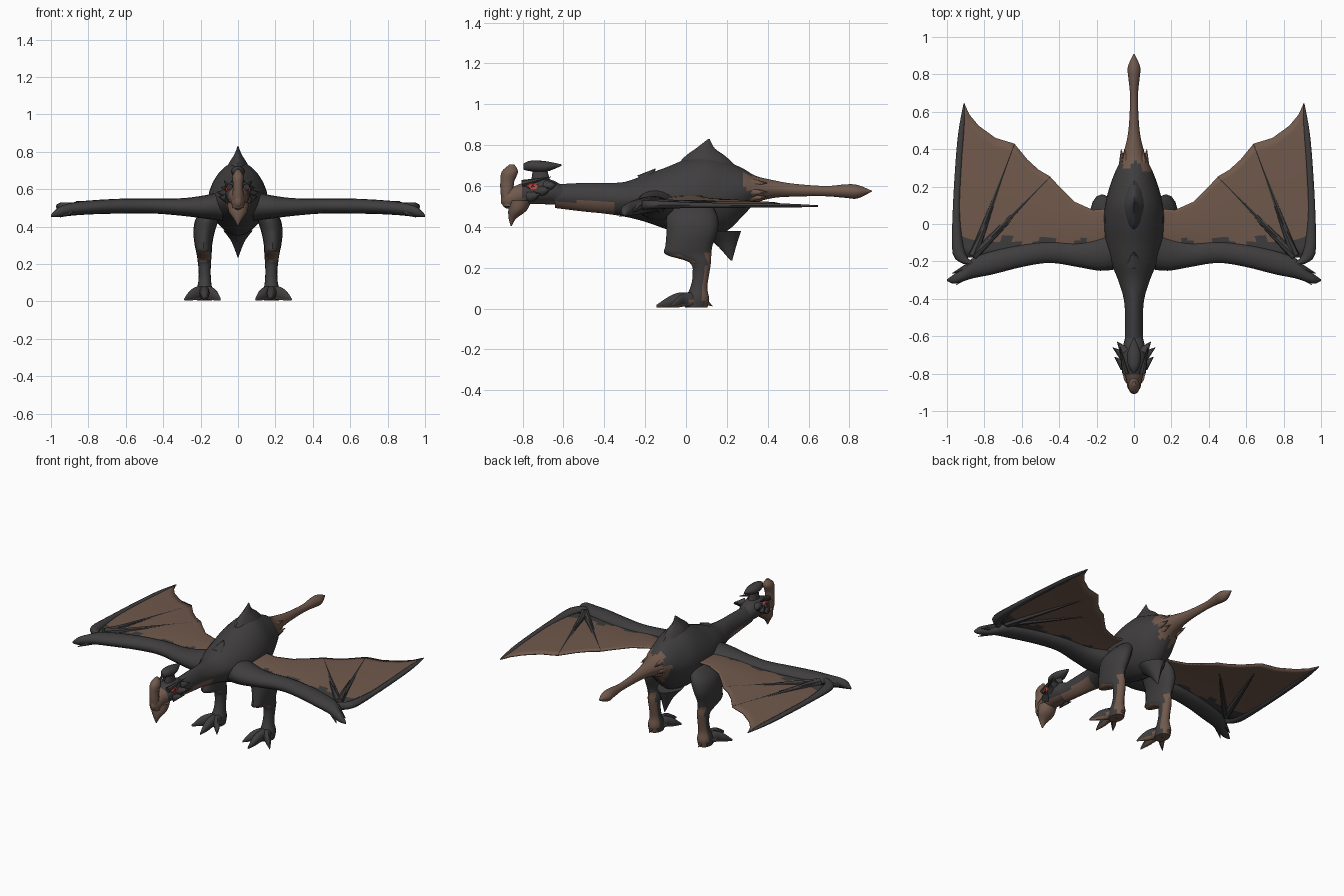
import bpy, bmesh, math
from mathutils import Vector

cube = bpy.data.objects.get("Cube")
if cube:
    bpy.data.objects.remove(cube, do_unlink=True)


def material(name, rgb):
    m = bpy.data.materials.new(name)
    m.use_nodes = True
    m.diffuse_color = (*rgb, 1)
    bsdf = m.node_tree.nodes["Principled BSDF"]
    bsdf.inputs["Base Color"].default_value = (*rgb, 1)
    bsdf.inputs["Roughness"].default_value = 0.8
    return m


DARK = material("charcoal hide", (0.05, 0.047, 0.047))
BROWN = material("brown skin", (0.165, 0.1, 0.072))
RED = material("red eye", (0.65, 0.08, 0.06))


def finish(name, bm, mats, rule=None, angle=50):
    """Turn a bmesh into a smooth object; rule(centre, normal) picks the second colour."""
    bmesh.ops.recalc_face_normals(bm, faces=bm.faces[:])
    bm.normal_update()
    for f in bm.faces:
        f.smooth = True
        if rule and rule(f.calc_center_median(), f.normal):
            f.material_index = 1
    me = bpy.data.meshes.new(name)
    bm.to_mesh(me)
    bm.free()
    for m in mats:
        me.materials.append(m)
    ob = bpy.data.objects.new(name, me)
    bpy.context.collection.objects.link(ob)
    bpy.ops.object.select_all(action='DESELECT')
    ob.select_set(True)
    bpy.context.view_layer.objects.active = ob
    bpy.ops.object.shade_smooth_by_angle(angle=math.radians(angle))
    return ob


def smooth_path(rows, steps):
    """Catmull-Rom interpolation of section rows."""
    out = []
    for i in range(len(rows) - 1):
        a, b, c, d = (rows[max(0, min(len(rows) - 1, i + k))] for k in (-1, 0, 1, 2))
        for s in range(steps):
            t = s / steps
            out.append([q + t * (r - p) / 2 + t * t * (2 * p - 5 * q + 4 * r - w) / 2
                        + t ** 3 * (3 * q - p - 3 * r + w) / 2
                        for p, q, r, w in zip(a, b, c, d)])
    return out + [list(rows[-1])]


def loft(name, axis, rows, mats, rule=None, side=1, sides=16, steps=4, power=1.0):
    """Rows are x, y, z and two radii in the plane across the axis."""
    u, v = {"x": (1, 2), "y": (0, 2), "z": (0, 1)}[axis]
    bm = bmesh.new()
    rings = []
    for *centre, ra, rb in smooth_path(rows, steps):
        ring = []
        for k in range(sides):
            a = math.tau * k / sides
            p = list(centre)
            p[u] += max(ra, 0.001) * math.copysign(abs(math.cos(a)) ** power, math.cos(a))
            p[v] += max(rb, 0.001) * math.copysign(abs(math.sin(a)) ** power, math.sin(a))
            p[0] *= side
            ring.append(bm.verts.new(p))
        rings.append(ring)
    for r, s in zip(rings, rings[1:]):
        for k in range(sides):
            j = (k + 1) % sides
            bm.faces.new((r[k], r[j], s[j], s[k]))
    bm.faces.new(rings[0])
    bm.faces.new(rings[-1])
    return finish(name, bm, mats, rule)


def spike(name, base, tip, radius, mats, side=1, rule=None, sides=7):
    a, b = (Vector((p[0] * side, p[1], p[2])) for p in (base, tip))
    bm = bmesh.new()
    bmesh.ops.create_cone(bm, cap_ends=True, segments=sides, radius1=radius,
                          radius2=0.001, depth=(b - a).length)
    q = (b - a).to_track_quat('Z', 'Y')
    for vert in bm.verts:
        vert.co = (a + b) / 2 + q @ vert.co
    return finish(name, bm, mats, rule)


# Neck, body and tail in one skin
def body_colour(c, n):
    tail = c.y > 0.31 + 0.025 * math.sin(c.x * 60 + c.z * 40)
    throat = c.y < -0.34 and c.z < 0.525
    return tail or throat


loft("body", "y", [
    (0, -.64, .55, .05, .058), (0, -.5, .545, .048, .07), (0, -.4, .54, .055, .075),
    (0, -.3, .535, .085, .085), (0, -.2, .54, .125, .115), (0, -.1, .54, .15, .15),
    (0, 0, .545, .16, .185), (0, .1, .55, .155, .2), (0, .2, .55, .13, .17),
    (0, .28, .57, .1, .115), (0, .34, .582, .072, .068), (0, .42, .585, .045, .045),
    (0, .52, .58, .028, .032), (0, .68, .575, .021, .025), (0, .78, .575, .03, .033),
    (0, .84, .572, .033, .033), (0, .91, .575, .002, .002)],
    [DARK, BROWN], body_colour, sides=24, power=1.15)

# Ridge, belly keel and shoulder bump
loft("back_ridge", "z", [(0, .1, .67, .085, .17), (0, .095, .74, .048, .105),
     (0, .095, .785, .02, .045), (0, .112, .83, .002, .004)], [DARK], power=1.3)
loft("belly_keel", "z", [(0, .16, .38, .08, .11), (0, .195, .32, .035, .055),
     (0, .222, .235, .002, .004)], [DARK], power=1.3)
spike("shoulder_bump", (0, -.2, .62), (0, -.15, .685), .05, [DARK])

# Head
loft("head", "y", [(0, -.6, .555, .045, .045), (0, -.67, .572, .062, .062),
     (0, -.75, .572, .068, .06), (0, -.82, .555, .045, .052), (0, -.875, .535, .034, .046),
     (0, -.905, .535, .012, .02)], [DARK, BROWN],
     lambda c, n: c.y < -.81 or c.z < .535)
loft("nose_horn", "z", [(0, -.865, .5, .03, .03), (0, -.875, .56, .03, .032),
     (0, -.875, .62, .027, .034), (0, -.862, .67, .03, .04), (0, -.852, .705, .008, .012)], [BROWN])
loft("lower_jaw", "z", [(0, -.81, .53, .058, .055), (0, -.825, .48, .05, .045),
     (0, -.85, .44, .022, .018), (0, -.855, .405, .003, .003)], [BROWN])
loft("crest_stem", "z", [(0, -.71, .61, .03, .05), (0, -.715, .68, .018, .035)], [DARK])
loft("crest", "y", [(0, -.795, .695, .008, .015), (0, -.76, .698, .03, .026),
     (0, -.69, .695, .036, .027), (0, -.61, .702, .004, .004)], [DARK])

for side, word in ((1, "left"), (-1, "right")):
    # Face details
    loft(f"{word}_eye", "x", [(.054, -.75, .598, .034, .02), (.066, -.748, .598, .026, .014)],
         [RED], side=side, sides=6, steps=1)
    loft(f"{word}_pupil", "x", [(.064, -.75, .598, .009, .007), (.069, -.75, .598, .008, .006)],
         [DARK], side=side, sides=6, steps=1)
    spike(f"{word}_brow", (.045, -.8, .612), (.075, -.66, .645), .018, [DARK], side)
    for i, (z, tip_x, tip_y) in enumerate(((.6, .09, -.63), (.575, .115, -.66), (.55, .105, -.71))):
        spike(f"{word}_cheek_spike_{i + 1}", (.05, tip_y - .05, z), (tip_x, tip_y, z + .01),
              .03, [DARK], side)

    # Scales around the tail root
    for i, (x, z) in enumerate(((.06, .57), (.045, .615), (.045, .545))):
        spike(f"{word}_tail_scale_{i + 1}", (x, .32, z), (x * 1.15, .4, z), .022, [BROWN], side)

    # Wing arm and hand
    loft(f"{word}_wing_arm", "x", [
        (.08, -.13, .51, .11, .08), (.18, -.155, .505, .095, .062), (.3, -.16, .505, .07, .047),
        (.45, -.15, .51, .058, .04), (.6, -.17, .51, .06, .04), (.75, -.205, .505, .063, .038),
        (.86, -.235, .497, .055, .036), (.92, -.275, .487, .034, .032),
        (.965, -.295, .475, .024, .024), (1, -.3, .458, .004, .006)], [DARK], side=side)
    spike(f"{word}_thumb_claw", (.87, -.26, .49), (.95, -.325, .45), .024, [DARK], side)
    spike(f"{word}_hand_claw", (.88, -.23, .5), (.975, -.265, .47), .026, [DARK], side)

    # Wing fingers
    loft(f"{word}_outer_finger", "y", [
        (.87, -.215, .505, .04, .024), (.935, -.16, .508, .034, .022), (.95, .05, .506, .02, .014),
        (.937, .32, .505, .018, .012), (.922, .5, .504, .016, .01), (.907, .645, .502, .004, .004)],
        [DARK], side=side, sides=10)
    for i, (tx, ty, r) in enumerate(((.64, .425, .024), (.45, .25, .022))):
        spike(f"{word}_inner_finger_{i + 1}", (.86, -.17, .506), (tx, ty, .56 - .06 * tx),
              r, [DARK, BROWN], side)
        spike(f"{word}_finger_streak_{i + 1}", (.86, -.17, .512),
              (.86 + (tx - .86) * .5, -.17 + (ty + .17) * .45, .524), .026, [DARK], side)

    # Wing membrane: trailing edge x, y with the matching point on the arm
    edge = [(.1, .085, .1, -.14), (.22, .075, .22, -.14), (.32, .12, .36, -.14),
            (.39, .19, .5, -.14), (.45, .255, .62, -.15), (.51, .29, .68, -.16),
            (.57, .345, .74, -.17), (.64, .43, .82, -.18), (.74, .46, .86, -.18),
            (.83, .525, .89, -.18), (.88, .585, .91, -.18), (.905, .64, .95, -.17)]
    bm = bmesh.new()
    grid = []
    for a, b in zip(edge, edge[1:] + edge[-1:]):
        for k in range(4 if a is not b else 1):
            tx, ty, lx, ly = (p + (q - p) * k / 4 for p, q in zip(a, b))
            column = []
            for j in range(15):
                t = j / 14
                x, y = lx + (tx - lx) * t, ly + (ty - ly) * t
                z = .556 - .06 * x + .008 * math.sin(math.pi * t) - .02 * (1 - t) * (1 - x)
                column.append(bm.verts.new((x * side, y, z)))
            grid.append(column)
    for c, d in zip(grid, grid[1:]):
        for j in range(14):
            bm.faces.new((c[j], d[j], d[j + 1], c[j + 1]))
    wing = finish(f"{word}_wing_membrane", bm, [BROWN, DARK],
                  lambda c, n: abs(c.x) > .25 and c.y < -.09 + .02 * math.sin(abs(c.x) * 30))
    solid = wing.modifiers.new("thickness", 'SOLIDIFY')
    solid.thickness = 0.008
    solid.offset = 0

    # Leg
    loft(f"{word}_leg", "z", [
        (.12, .03, .52, .04, .09), (.16, .03, .45, .062, .125), (.18, .03, .38, .058, .125),
        (.185, .015, .31, .048, .115), (.182, .012, .265, .042, .112),
        (.18, .07, .225, .037, .052), (.178, .072, .16, .032, .04),
        (.178, .062, .1, .035, .042), (.18, .055, .05, .045, .058), (.18, .05, .005, .04, .055)],
        [DARK, BROWN], lambda c, n: (n.y > .45 and c.z < .28) or (n.z < -.5 and c.z < .27), side=side)

    # Toes and heel
    for i, (x, y) in enumerate(((.095, -.085), (.175, -.145), (.285, -.075))):
        mx, my = .18 + (x - .18) * .6, .03 + (y - .03) * .6
        loft(f"{word}_toe_{i + 1}", "y", [
            (.18, .05, .04, .04, .038), ((.18 + mx) / 2, (.03 + my) / 2, .045, .027, .036),
            (mx, my, .035, .022, .03), (x, y, .012, .003, .006)],
            [DARK, BROWN], lambda c, n: n.z < -.25, side=side, sides=10)
    spike(f"{word}_heel_claw", (.18, .06, .05), (.18, .13, .012), .03, [BROWN], side)
